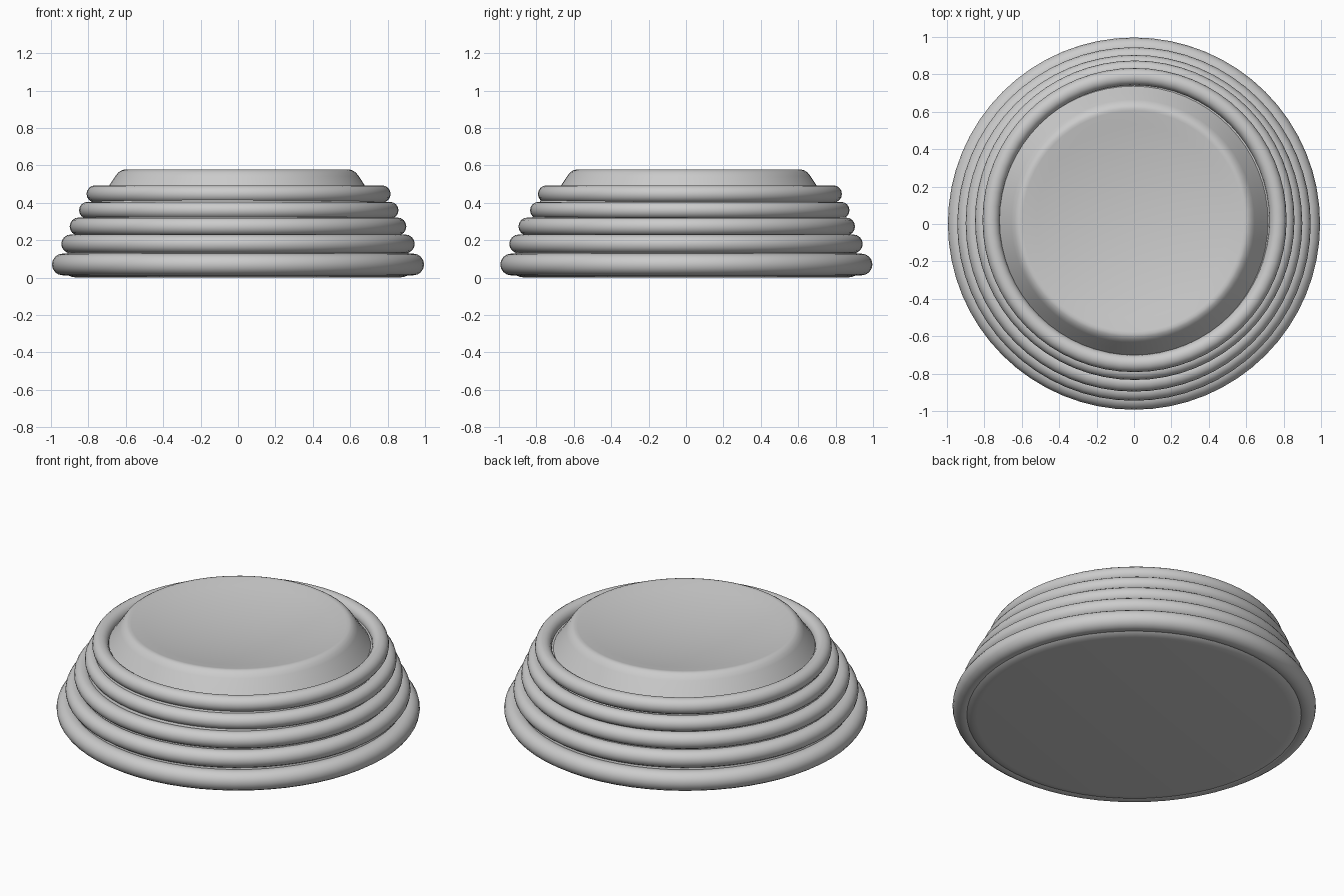
import bpy, bmesh, math

cube = bpy.data.objects.get("Cube")
if cube:
    bpy.data.objects.remove(cube, do_unlink=True)

# One plain grey for everything
grey = bpy.data.materials.new("light grey")
grey.use_nodes = True
colour = (0.6, 0.6, 0.6, 1)
grey.diffuse_color = colour
grey.node_tree.nodes["Principled BSDF"].inputs["Base Color"].default_value = colour

SEGMENTS = 64


def lathe(name, profile, centre):
    """Spin a (radius, height) profile around a vertical axis."""
    bm = bmesh.new()
    verts = [bm.verts.new((r, 0, z)) for r, z in profile]
    edges = [bm.edges.new(pair) for pair in zip(verts, verts[1:])]
    bmesh.ops.spin(bm, geom=verts + edges, cent=(0, 0, 0), axis=(0, 0, 1),
                   angle=math.tau, steps=SEGMENTS, use_duplicate=False)
    bmesh.ops.remove_doubles(bm, verts=bm.verts, dist=0.0005)
    bmesh.ops.recalc_face_normals(bm, faces=bm.faces)
    mesh = bpy.data.meshes.new(name)
    bm.to_mesh(mesh)
    bm.free()
    mesh.materials.append(grey)
    obj = bpy.data.objects.new(name, mesh)
    bpy.context.collection.objects.link(obj)
    obj.location = (*centre, 0)
    smooth(obj)


def smooth(obj):
    bpy.ops.object.select_all(action='DESELECT')
    obj.select_set(True)
    bpy.context.view_layer.objects.active = obj
    bpy.ops.object.shade_smooth_by_angle(angle=math.radians(40))


# Closed core inside the rings, with a softened lower edge
lathe("base_core", [(0, 0), (0.86, 0), (0.885, 0.003), (0.91, 0.012), (0.94, 0.035),
                    (0.94, 0.07), (0.765, 0.44), (0, 0.44)], (0, 0))

# Cap: sloping shoulder, rounded rim and a shallow dish
RIM, TOP, DEPTH = 0.59, 0.575, 0.06
dish = [(RIM * i / 8, TOP - DEPTH * (1 - (i / 8) ** 2)) for i in range(8, -1, -1)]
shoulder = [(0.735, 0.42), (0.715, 0.45), (0.685, 0.49), (0.65, 0.543),
            (0.635, 0.562), (0.618, 0.573), (0.605, 0.577)]
lathe("dished_cap", shoulder + dish, (-0.005, 0.015))

# Stacked rings: outer radius, height of centre, tube radius, sideways and backward offset
rings = [(0.995, 0.07, 0.058, 0, 0.002), (0.945, 0.18, 0.05, 0, 0),
         (0.9, 0.273, 0.048, 0, 0.004), (0.854, 0.36, 0.045, 0.004, 0.02),
         (0.813, 0.447, 0.046, 0.003, 0.021)]
for i, (outer, z, tube, x, y) in enumerate(rings, 1):
    bpy.ops.mesh.primitive_torus_add(major_segments=SEGMENTS, minor_segments=16,
                                     major_radius=outer - tube, minor_radius=tube,
                                     location=(x, y, z))
    ring = bpy.context.object
    ring.name = f"ring_{i}"
    ring.data.materials.append(grey)
    smooth(ring)
